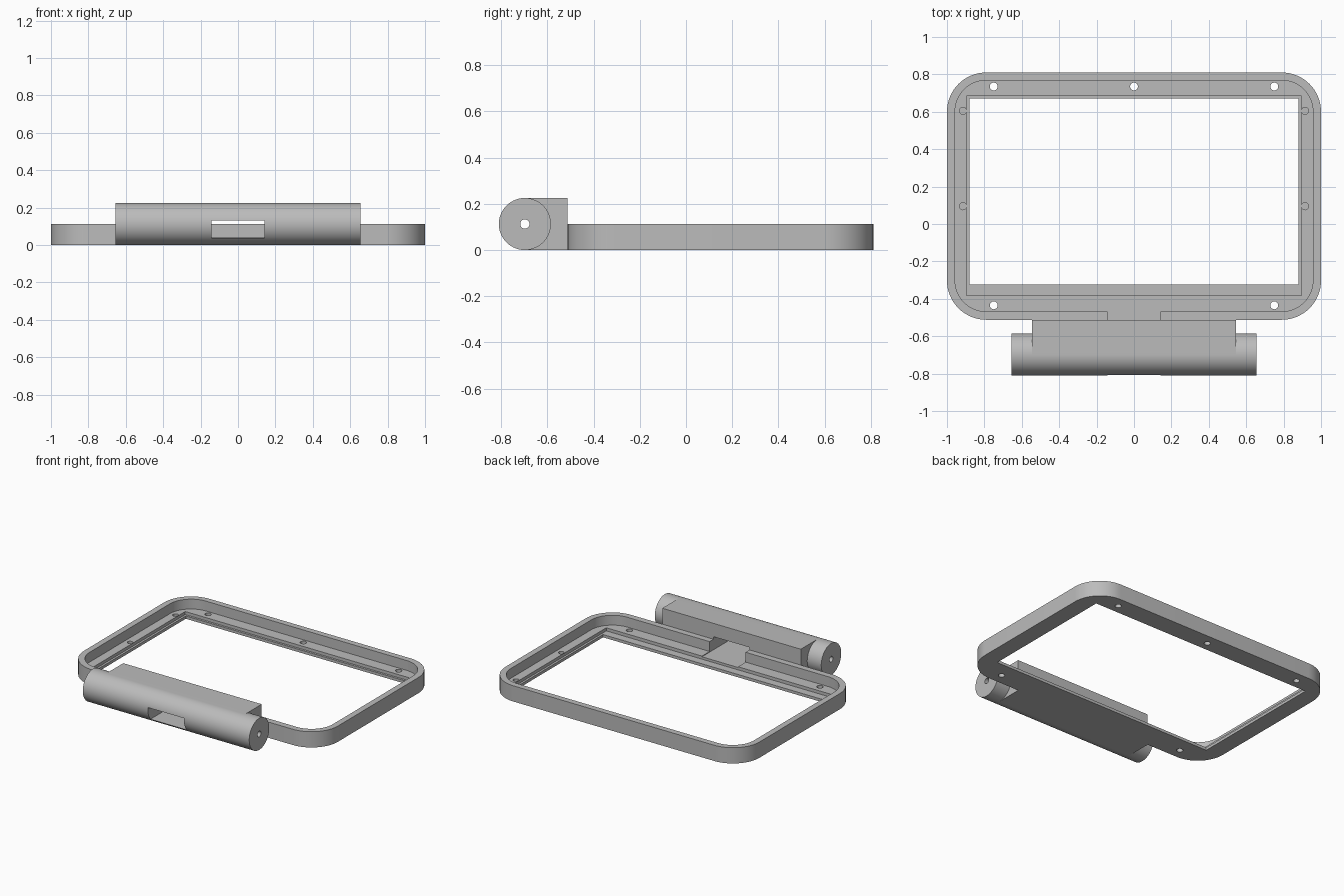
import bpy
import bmesh
from math import cos, sin, pi, radians

old = bpy.data.objects.get("Cube")
if old:
    bpy.data.objects.remove(old, do_unlink=True)

grey = bpy.data.materials.new("plain grey")
grey.use_nodes = True
colour = (0.5, 0.5, 0.5, 1)
grey.diffuse_color = colour
grey.node_tree.nodes["Principled BSDF"].inputs["Base Color"].default_value = colour


def arc(cx, cy, r, start, end, steps):
    return [(cx + r * cos(start + (end - start) * i / steps),
             cy + r * sin(start + (end - start) * i / steps)) for i in range(steps + 1)]


def circle(cx, cy, r, steps=32):
    return arc(cx, cy, r, 0, 2 * pi, steps)[:-1]


def rectangle(x0, x1, y0, y1, r=0):
    if not r:
        return [(x0, y0), (x1, y0), (x1, y1), (x0, y1)]
    corners = [(x1 - r, y1 - r), (x0 + r, y1 - r), (x0 + r, y0 + r), (x1 - r, y0 + r)]
    return [p for i, (cx, cy) in enumerate(corners)
            for p in arc(cx, cy, r, i * pi / 2, (i + 1) * pi / 2, 16)]


def prism(name, profile, low, high, along_x=False):
    """Extrude a flat profile along z, or a (y, z) profile along x."""
    bm = bmesh.new()
    place = (lambda a, b: (low, a, b)) if along_x else (lambda a, b: (a, b, low))
    face = bm.faces.new([bm.verts.new(place(a, b)) for a, b in profile])
    top = bmesh.ops.extrude_face_region(bm, geom=[face])["geom"]
    move = (high - low, 0, 0) if along_x else (0, 0, high - low)
    bmesh.ops.translate(bm, vec=move, verts=[v for v in top if isinstance(v, bmesh.types.BMVert)])
    bmesh.ops.recalc_face_normals(bm, faces=bm.faces)
    mesh = bpy.data.meshes.new(name)
    bm.to_mesh(mesh)
    bm.free()
    mesh.materials.append(grey)
    obj = bpy.data.objects.new(name, mesh)
    bpy.context.collection.objects.link(obj)
    return obj


def cut(target, *shape, along_x=False):
    cutter = prism("cutter", *shape, along_x=along_x)
    cutter.hide_render = True
    mod = target.modifiers.new("cut", "BOOLEAN")
    mod.operation = "DIFFERENCE"
    mod.solver = "EXACT"
    mod.object = cutter
    bpy.context.view_layer.objects.active = target
    bpy.ops.object.modifier_apply(modifier=mod.name)
    bpy.data.objects.remove(cutter, do_unlink=True)


FLOOR, RIM = 0.042, 0.112
SLOT_X, SLOT_LOW, SLOT_HIGH = 0.142, 0.037, 0.13
JOIN_Y = -0.512
AXIS_Y, R = -0.697, 0.1125

# Rounded frame: raised rim, pocket, stepped opening
frame = prism("frame", rectangle(-1, 1, JOIN_Y, 0.81, 0.21), 0, RIM)
cut(frame, rectangle(-0.957, 0.957, -0.468, 0.768, 0.167), FLOOR, 0.3)
cut(frame, rectangle(-0.895, 0.895, -0.382, 0.685), 0.02, 0.3)
cut(frame, rectangle(-0.88, 0.88, -0.324, 0.67), -0.1, 0.3)

# Cable passage across the front bar
cut(frame, rectangle(-SLOT_X, SLOT_X, -0.6, -0.36), SLOT_LOW, 0.3)

# Through screw holes, then blind holes in the side ledges
for x, y in [(-0.75, 0.735), (0, 0.735), (0.75, 0.735), (-0.75, -0.435), (0.75, -0.435)]:
    cut(frame, circle(x, y, 0.021), -0.1, 0.3)
for x in (-0.915, 0.915):
    for y in (0.095, 0.605):
        cut(frame, circle(x, y, 0.019), 0.015, 0.3)

# Hinge housing: half-round front with a square back against the frame
half_round = arc(AXIS_Y, R, R, pi / 2, 3 * pi / 2, 48)
housing = prism("hinge_housing", half_round + [(JOIN_Y, 0), (JOIN_Y, 2 * R)],
                -0.545, 0.545, along_x=True)
cut(housing, rectangle(-SLOT_X, SLOT_X, -1, -0.4), SLOT_LOW, SLOT_HIGH)

# Round hinge ends with a pin bore
parts = [frame, housing]
for name, low, high in [("hinge_end_right", -0.655, -0.545), ("hinge_end_left", 0.545, 0.655)]:
    end = prism(name, circle(AXIS_Y, R, R, 96), low, high, along_x=True)
    parts.append(end)
for part in parts[1:]:
    cut(part, circle(AXIS_Y, R, 0.02), -0.8, 0.8, along_x=True)

# Smooth the round faces, keep the edges sharp
bpy.ops.object.select_all(action="DESELECT")
for part in parts:
    part.select_set(True)
bpy.context.view_layer.objects.active = frame
bpy.ops.object.shade_smooth_by_angle(angle=radians(30))
